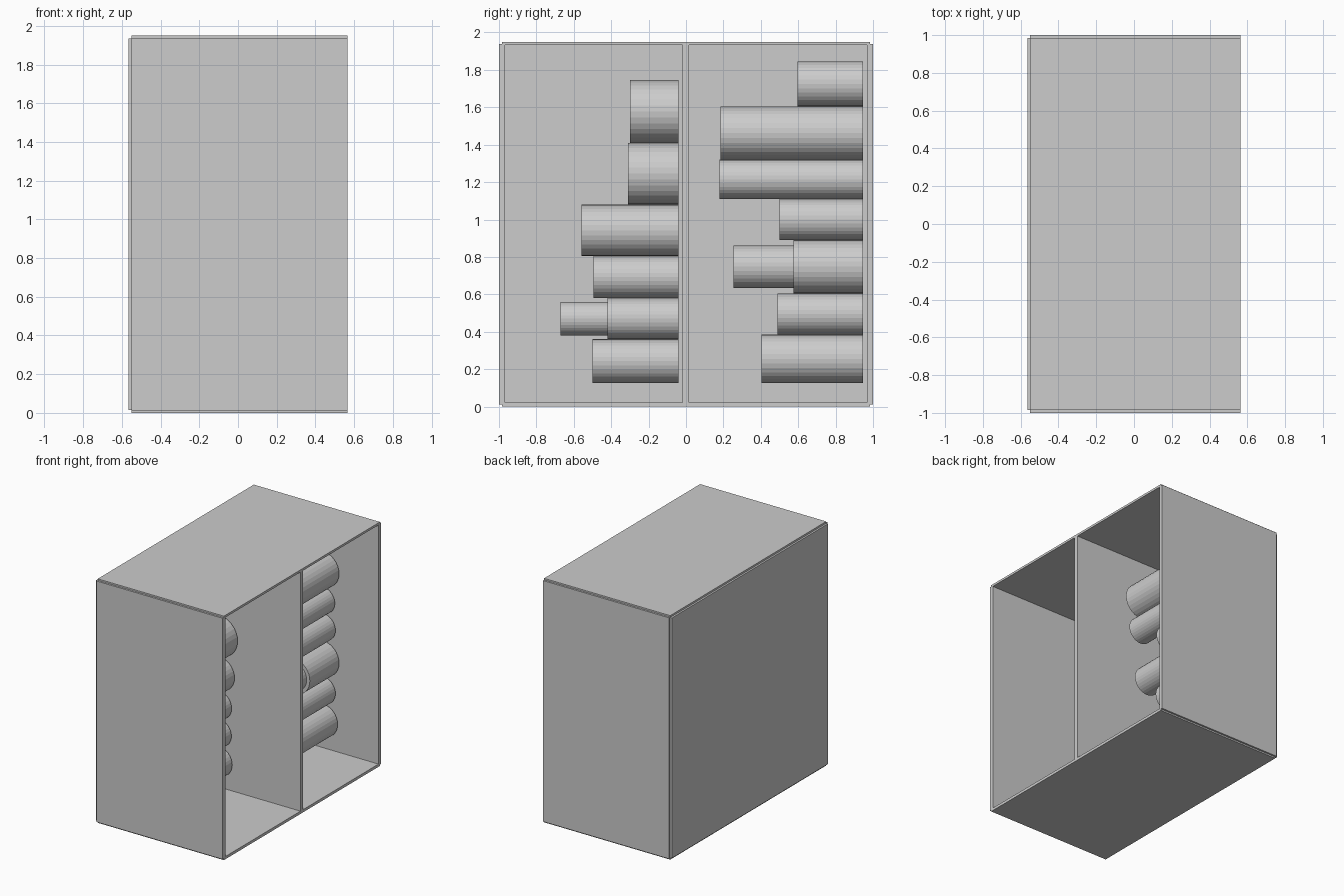
import bpy
from math import pi
from mathutils import Matrix
import bmesh

cube = bpy.data.objects.get("Cube")
if cube:
    bpy.data.objects.remove(cube, do_unlink=True)

grey = bpy.data.materials.new("light grey")
grey.use_nodes = True
colour = (0.604, 0.604, 0.604, 1)
grey.diffuse_color = colour
grey.node_tree.nodes["Principled BSDF"].inputs["Base Color"].default_value = colour


def finish(name, bm):
    mesh = bpy.data.meshes.new(name)
    bm.to_mesh(mesh)
    bm.free()
    mesh.materials.append(grey)
    obj = bpy.data.objects.new(name, mesh)
    bpy.context.collection.objects.link(obj)
    return obj


def panel(name, x, y, z):
    """Box given by its (low, high) extent on each axis."""
    bm = bmesh.new()
    centre = [(a + b) / 2 for a, b in (x, y, z)]
    size = [b - a for a, b in (x, y, z)]
    bmesh.ops.create_cube(bm, size=1, matrix=Matrix.Translation(centre) @ Matrix.Diagonal((*size, 1)))
    return finish(name, bm)


def roll(name, x, y, z):
    """Cylinder lying along y, given by its y and z extents."""
    bm = bmesh.new()
    place = Matrix.Translation((x, sum(y) / 2, sum(z) / 2)) @ Matrix.Rotation(pi / 2, 4, "X")
    radius = (z[1] - z[0]) / 2
    bmesh.ops.create_cone(bm, cap_ends=True, segments=32, radius1=radius, radius2=radius,
                          depth=y[1] - y[0], matrix=place)
    return finish(name, bm)


# Cabinet shell, open towards +x
HALF, TOP, LIP = 0.565, 1.95, 0.015
depth = (-HALF + LIP, HALF)
wide = (-1 + LIP, 1 - LIP)
tall = (LIP, TOP - LIP)
panel("front_wall", depth, (-1, -0.967), (0.012, TOP - 0.012))
panel("back_wall", depth, (0.967, 1), (0.012, TOP - 0.012))
panel("floor_panel", depth, wide, (0, 0.022))
panel("top_panel", depth, wide, (TOP - 0.018, TOP))
panel("rear_panel", (-HALF, -HALF + 0.03), wide, tall)
panel("divider", depth, (-0.018, 0.015), tall)

# Stacked rolls: free end on y, then bottom and top heights
front_end, back_end = -0.04, 0.945
front_stack = [(-0.5, 0.125, 0.36), (-0.42, 0.36, 0.58), (-0.495, 0.58, 0.805),
               (-0.56, 0.805, 1.08), (-0.31, 1.08, 1.41), (-0.3, 1.41, 1.745)]
back_stack = [(0.405, 0.125, 0.385), (0.49, 0.385, 0.605), (0.575, 0.605, 0.89),
              (0.5, 0.89, 1.11), (0.18, 1.11, 1.32), (0.185, 1.32, 1.605),
              (0.595, 1.605, 1.845)]
for label, x, end, stack in (("front", -0.14, front_end, front_stack),
                             ("back", 0.09, back_end, back_stack)):
    for i, (y, low, high) in enumerate(stack):
        roll(f"{label}_roll_{i + 1}", x, (y, end), (low, high))

# Narrow extensions on one roll of each stack
roll("front_narrow_roll", -0.14, (-0.67, -0.42), (0.38, 0.56))
roll("back_narrow_roll", 0.09, (0.255, 0.575), (0.633, 0.862))
